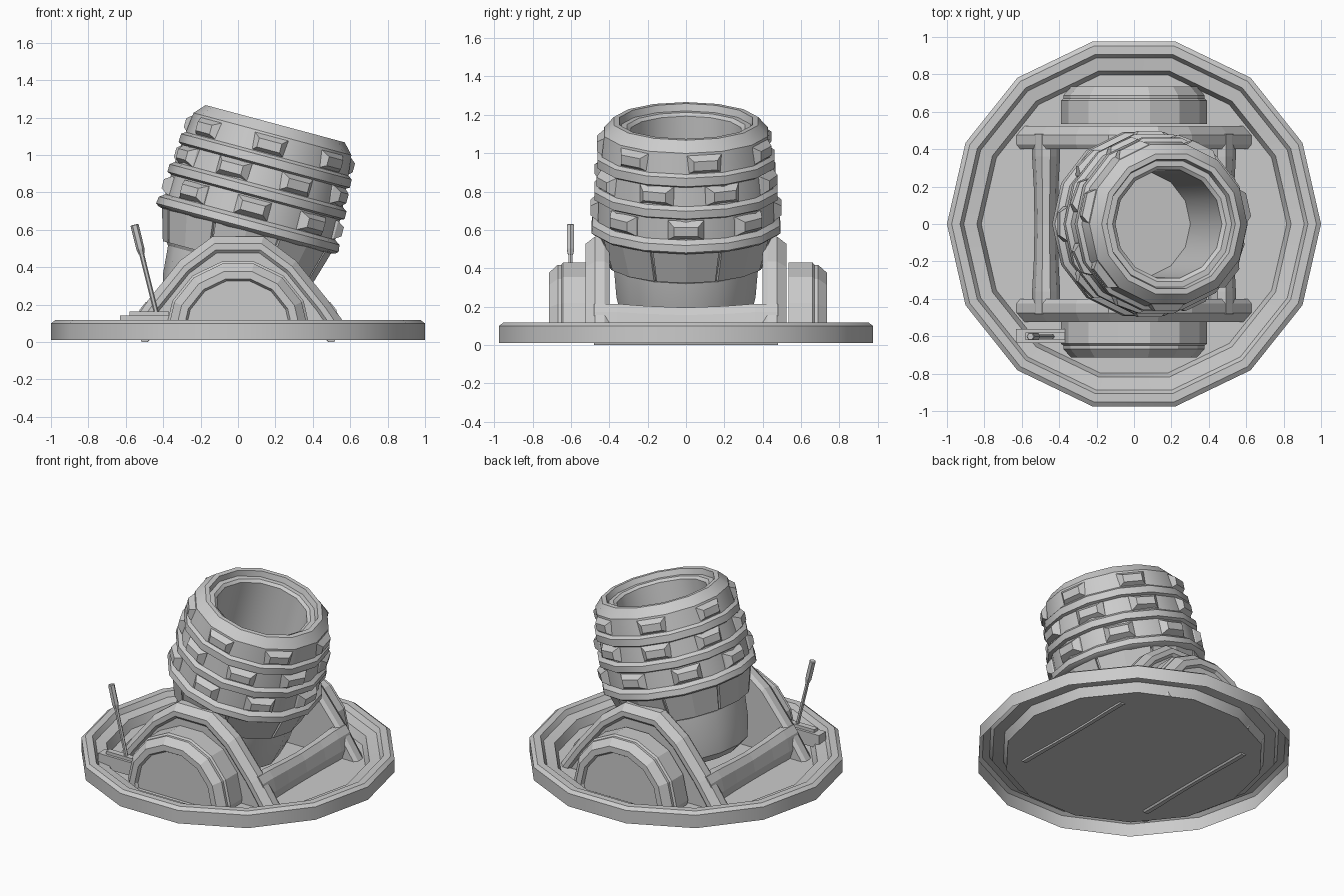
import bpy, bmesh
from math import pi, sin, cos, radians
from mathutils import Matrix, Vector

if "Cube" in bpy.data.objects:
    bpy.data.objects.remove(bpy.data.objects["Cube"])

N = 14


def loft(name, loops, mat=Matrix(), caps=True):
    """Skin a stack of closed loops, optionally capping both ends."""
    bm = bmesh.new()
    rings = [[bm.verts.new(mat @ Vector(p)) for p in lp] for lp in loops]
    n = len(rings[0])
    for a, b in zip(rings, rings[1:]):
        for i in range(n):
            j = (i + 1) % n
            bm.faces.new((a[i], a[j], b[j], b[i]))
    if caps:
        bm.faces.new(rings[0][::-1])
        bm.faces.new(rings[-1])
    bmesh.ops.recalc_face_normals(bm, faces=bm.faces)
    me = bpy.data.meshes.new(name)
    bm.to_mesh(me)
    bm.free()
    ob = bpy.data.objects.new(name, me)
    bpy.context.collection.objects.link(ob)
    return ob


def lathe(name, profile, mat=Matrix(), n=N, caps=True):
    return loft(name, [[(r * cos(2 * pi * i / n), r * sin(2 * pi * i / n), z)
                        for i in range(n)] for r, z in profile], mat, caps)


def rect(w, h, z):
    return [(-w / 2, -h / 2, z), (w / 2, -h / 2, z), (w / 2, h / 2, z), (-w / 2, h / 2, z)]


def smooth(ob):
    bpy.ops.object.select_all(action='DESELECT')
    ob.select_set(True)
    bpy.context.view_layer.objects.active = ob
    bpy.ops.object.shade_smooth_by_angle(angle=radians(30))


# Round base tray: thin floor and a hollow, stepped rim
smooth(lathe("base_rim", [(1, .01), (1, .1), (.975, .118), (.93, .118), (.91, .085), (.84, .075),
                          (.815, .012)], caps=False))
lathe("base_floor", [(.82, .01), (.82, .016)])

# Barrel, leaning 15 degrees toward +x
B = Matrix.Translation((.047, 0, .6)) @ Matrix.Rotation(radians(15), 4, 'Y')
smooth(lathe("barrel", [
    (.27, -.52), (.34, -.47), (.372, -.34), (.385, -.19), (.40, -.17), (.455, -.01),   # foot
    (.49, 0), (.505, .012), (.50, .05), (.47, .07),                                    # low ridge
    (.468, .18), (.49, .19), (.49, .232), (.465, .25),                                 # mid ridge
    (.455, .35), (.474, .36), (.472, .405), (.45, .42),                                # high ridge
    (.437, .53), (.385, .587), (.355, .587), (.345, .55), (.315, .55), (.295, .535),   # muzzle
    (.285, -.08)], B))

# Studs in three staggered rows around the barrel
for row, (count, start, r, t) in enumerate([(8, 0, .456, .122), (8, 25, .443, .3),
                                            (7, -90, .423, .467)]):
    for k in range(count):
        m = (B @ Matrix.Rotation(radians(start + 360 * k / count), 4, 'Z')
             @ Matrix.Translation((r, 0, t)) @ Matrix.Rotation(pi / 2, 4, 'Y')
             @ Matrix.Rotation(pi / 2, 4, 'Z'))
        loft(f"stud_{row}_{k}", [rect(.19, .1, -.03), rect(.185, .1, .004), rect(.125, .05, .042)], m)

# Raised curved panels on the tapered lower barrel
arc = [radians(a) for a in (-21.5, 0, 21.5)]
for k in range(8):
    m = B @ Matrix.Rotation(k * pi / 4, 4, 'Z')
    loft(f"lower_panel_{k}", [[(r * cos(a), r * sin(a), t) for a in arc]
                              + [((r - .05) * cos(a), (r - .05) * sin(a), t) for a in arc[::-1]]
                              for r, t in ((.418, -.175), (.468, -.005))], m)

# Side cradles and hubs
half = [(.63, .012), (.5, .2), (.31, .435), (.135, .565)]
outline = half + [(-x, z) for x, z in reversed(half)]
for side, s, shift in (("front", -1, 0), ("back", 1, .02)):
    loft(f"{side}_cradle", [[(x * k, s * y, .012 + (z - .012) * k) for x, z in outline]
                            for k, y in ((.97, .40), (1, .425), (1, .475), (.93, .525),
                                         (.87, .525), (.84, .51))])
    m = Matrix.Translation((0, s * shift, .05)) @ Matrix.Rotation(-s * pi / 2, 4, 'X')
    hub = lathe(f"{side}_hub", [(.39, .49 if s < 0 else .515), (.39, .64), (.378, .65), (.378, .668),
                                (.335, .715), (.295, .715), (.283, .695)], m)
    # keep only the part of the hub above the tray floor
    bm = bmesh.new()
    bm.from_mesh(hub.data)
    cut = bmesh.ops.bisect_plane(bm, geom=bm.verts[:] + bm.edges[:] + bm.faces[:],
                                 plane_co=(0, 0, .015), plane_no=(0, 0, 1), clear_inner=True)
    bmesh.ops.holes_fill(bm, edges=[e for e in cut["geom_cut"] if isinstance(e, bmesh.types.BMEdge)])
    bm.to_mesh(hub.data)
    bm.free()

# Waisted cross beams joining the cradles
for side, s in (("left", -1), ("right", 1)):
    loft(f"{side}_cross_beam", [
        [(s * (.47 + w * x), y, h * z) for x, z in ((.2, 0), (.6, 0), (1, .4), (.75, .8),
                                                   (.3, 1), (-.3, 1), (-.75, .8), (-1, .4))]
        for y, w, h in ((-.48, .075, .215), (-.36, .075, .215), (-.2, .066, .203), (0, .062, .195),
                        (.2, .066, .203), (.36, .075, .215), (.48, .075, .215))])

# Lever and its mount
loft("lever_mount", [rect(.26, .075, .05), rect(.26, .075, .142)], Matrix.Translation((-.5, -.6, 0)))
loft("lever_slot", [rect(.21, .04, .14), rect(.21, .04, .163)], Matrix.Translation((-.475, -.6, 0)))
L = Matrix.Translation((-.435, -.602, .15)) @ Matrix.Rotation(radians(-14), 4, 'Y')
lathe("lever_rod", [(.013, 0), (.013, .36)], L, 6)
lathe("lever_grip", [(.015, .33), (.022, .36), (.022, .488), (.018, .492)], L, 6)
